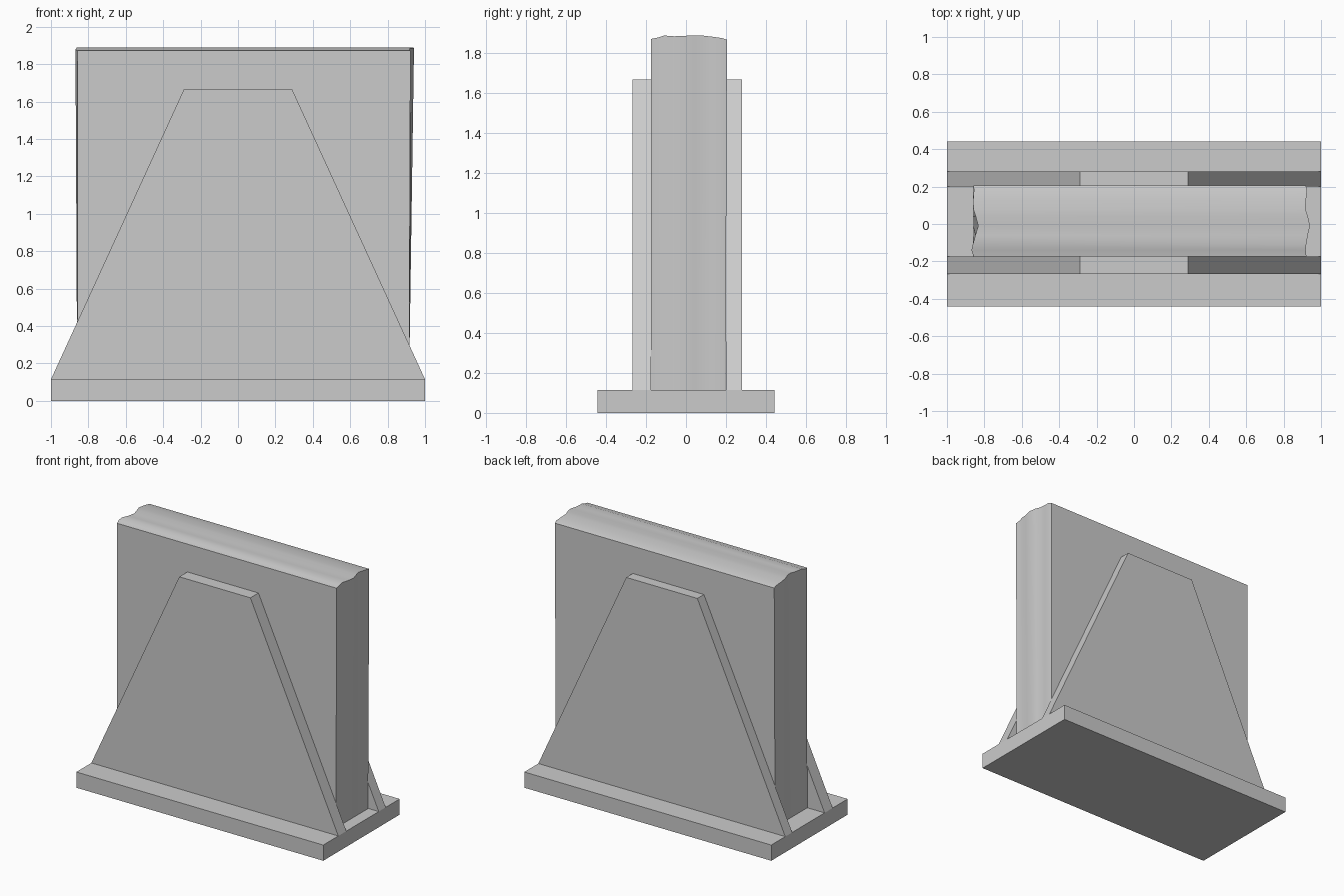
import bpy, bmesh

if "Cube" in bpy.data.objects:
    bpy.data.objects.remove(bpy.data.objects["Cube"])


def make_object(name, bm):
    bmesh.ops.recalc_face_normals(bm, faces=bm.faces)
    mesh = bpy.data.meshes.new(name)
    bm.to_mesh(mesh)
    bm.free()
    ob = bpy.data.objects.new(name, mesh)
    bpy.context.collection.objects.link(ob)
    return ob


def extrude_xz(name, profile, y0, y1):
    """Extrude an x-z outline from y0 to y1."""
    bm = bmesh.new()
    face = bm.faces.new([bm.verts.new((x, y0, z)) for x, z in profile])
    ext = bmesh.ops.extrude_face_region(bm, geom=[face])
    verts = [v for v in ext["geom"] if isinstance(v, bmesh.types.BMVert)]
    bmesh.ops.translate(bm, verts=verts, vec=(0, y1 - y0, 0))
    return make_object(name, bm)


BASE_Z = 0.115

# Base plate
extrude_xz("base_plate", [(-1, 0), (1, 0), (1, BASE_Z), (-1, BASE_Z)], -0.442, 0.442)

# Tapered support plates on both faces of the slab
trapezoid = [(-1, BASE_Z), (1, BASE_Z), (0.288, 1.668), (-0.288, 1.668)]
extrude_xz("front_support", trapezoid, -0.268, -0.175)
extrude_xz("back_support", trapezoid, 0.2, 0.28)

# Upright slab: straight foot, uneven ends and crown at the top
# y, left x, right x, top z
stations = [
    (-0.175, -0.857, 0.922, 1.872),
    (-0.14, -0.869, 0.918, 1.879),
    (-0.11, -0.862, 0.921, 1.889),
    (-0.06, -0.848, 0.929, 1.885),
    (-0.01, -0.833, 0.941, 1.887),
    (0.04, -0.846, 0.930, 1.890),
    (0.08, -0.859, 0.916, 1.889),
    (0.13, -0.860, 0.920, 1.883),
    (0.18, -0.856, 0.925, 1.876),
    (0.205, -0.858, 0.919, 1.868),
]
bm = bmesh.new()
rings = []
for y, xl, xr, z in stations:
    foot_y = min(y, 0.198)
    rings.append([bm.verts.new(p) for p in (
        (-0.86, foot_y, BASE_Z), (0.915, foot_y, BASE_Z), (xr, y, z), (xl, y, z))])
for a, b in zip(rings, rings[1:]):
    for i in range(4):
        j = (i + 1) % 4
        bm.faces.new((a[i], a[j], b[j], b[i]))
bm.faces.new(rings[0])
bm.faces.new(rings[-1])
slab = make_object("upright_slab", bm)

# Soften the crown while keeping the slab edges sharp
bpy.context.view_layer.objects.active = slab
slab.select_set(True)
bpy.ops.object.shade_smooth_by_angle(angle=0.5)
